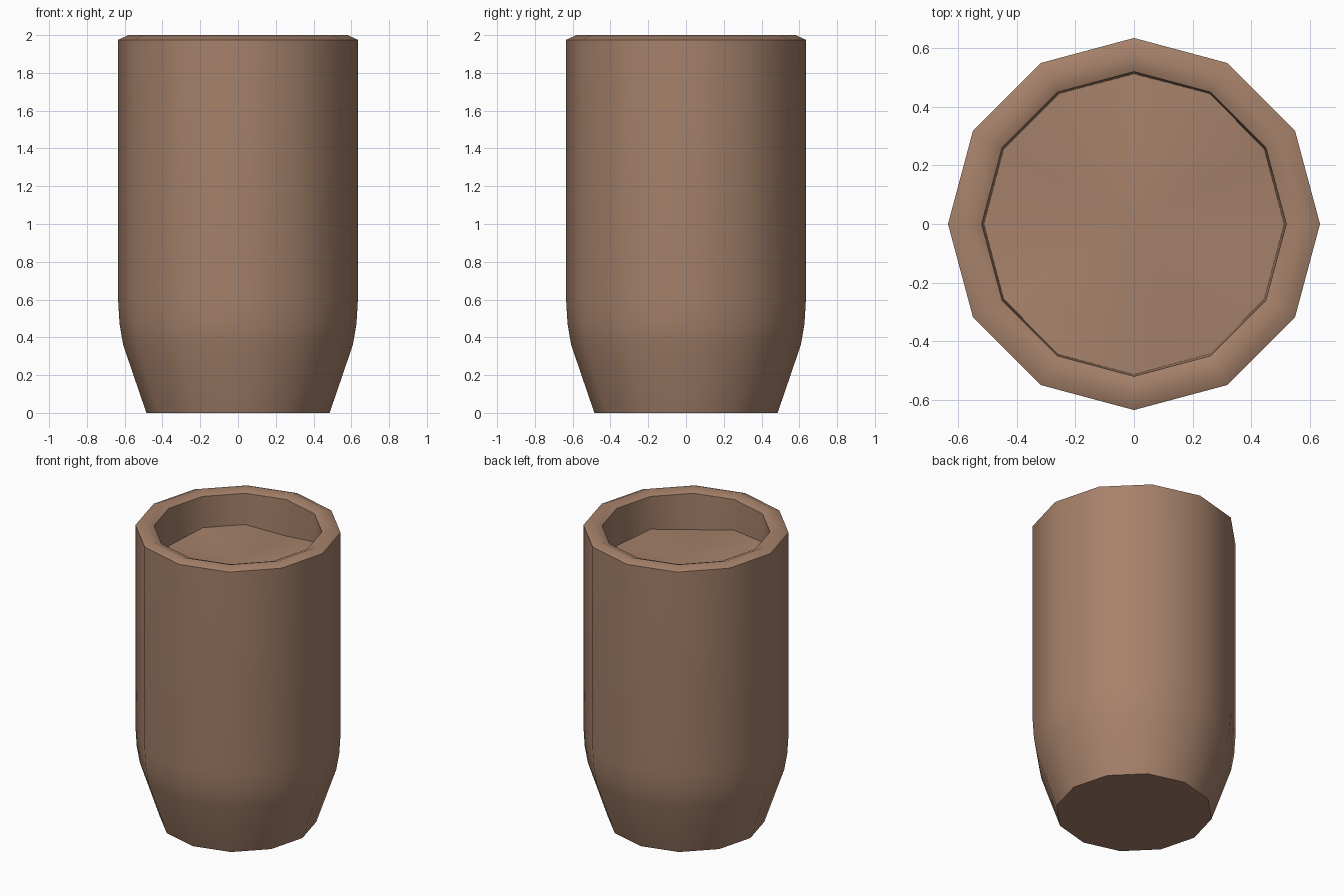
import bpy, bmesh
from math import cos, sin, radians, tau

if "Cube" in bpy.data.objects:
    bpy.data.objects.remove(bpy.data.objects["Cube"])

brown = bpy.data.materials.new("brown")
brown.diffuse_color = (0.38, 0.22, 0.145, 1)
brown.use_nodes = True
brown.node_tree.nodes["Principled BSDF"].inputs["Base Color"].default_value = brown.diffuse_color
SIDES = 12


def finish(name, bm):
    bmesh.ops.recalc_face_normals(bm, faces=bm.faces)
    me = bpy.data.meshes.new(name)
    bm.to_mesh(me)
    bm.free()
    ob = bpy.data.objects.new(name, me)
    bpy.context.collection.objects.link(ob)
    me.materials.append(brown)
    bpy.ops.object.select_all(action='DESELECT')
    ob.select_set(True)
    bpy.context.view_layer.objects.active = ob
    bpy.ops.object.shade_smooth_by_angle(angle=radians(55))
    return ob


# Vessel: twelve-sided lathe, tapered foot, ridged rim, hollow inside
profile = [(0.485, 0), (0.608, 0.36), (0.627, 0.47), (0.635, 0.6), (0.635, 1.975),
           (0.58, 2.0), (0.52, 1.975), (0.51, 1.65), (0.50, 0.6), (0.40, 0.12)]
bm = bmesh.new()
rings = [[bm.verts.new((r * cos(tau * i / SIDES), r * sin(tau * i / SIDES), z))
          for i in range(SIDES)] for r, z in profile]
for a, b in zip(rings, rings[1:]):
    for i in range(SIDES):
        j = (i + 1) % SIDES
        bm.faces.new((a[i], a[j], b[j], b[i]))
bm.faces.new(rings[0])
bm.faces.new(rings[-1])
finish("vessel", bm)

# Filling: gently uneven surface meeting the inner wall
depths = [0.25, 0.23, 0.19, 0.245, 0.21, 0.21, 0.25, 0.22, 0.19, 0.205, 0.245, 0.22]
bm = bmesh.new()
centre = bm.verts.new((0, 0, 1.765))
edge, mid = [], []
for i, d in enumerate(depths):
    c, s = cos(tau * i / SIDES), sin(tau * i / SIDES)
    edge.append(bm.verts.new((0.515 * c, 0.515 * s, 1.975 - d)))
    mid.append(bm.verts.new((0.28 * c, 0.28 * s, 1.76 + 0.3 * (0.22 - d))))
for i in range(SIDES):
    j = (i + 1) % SIDES
    bm.faces.new((edge[i], edge[j], mid[j], mid[i]))
    bm.faces.new((mid[i], mid[j], centre))
filling = finish("filling", bm)
if sum(p.normal.z for p in filling.data.polygons) < 0:
    filling.data.flip_normals()
